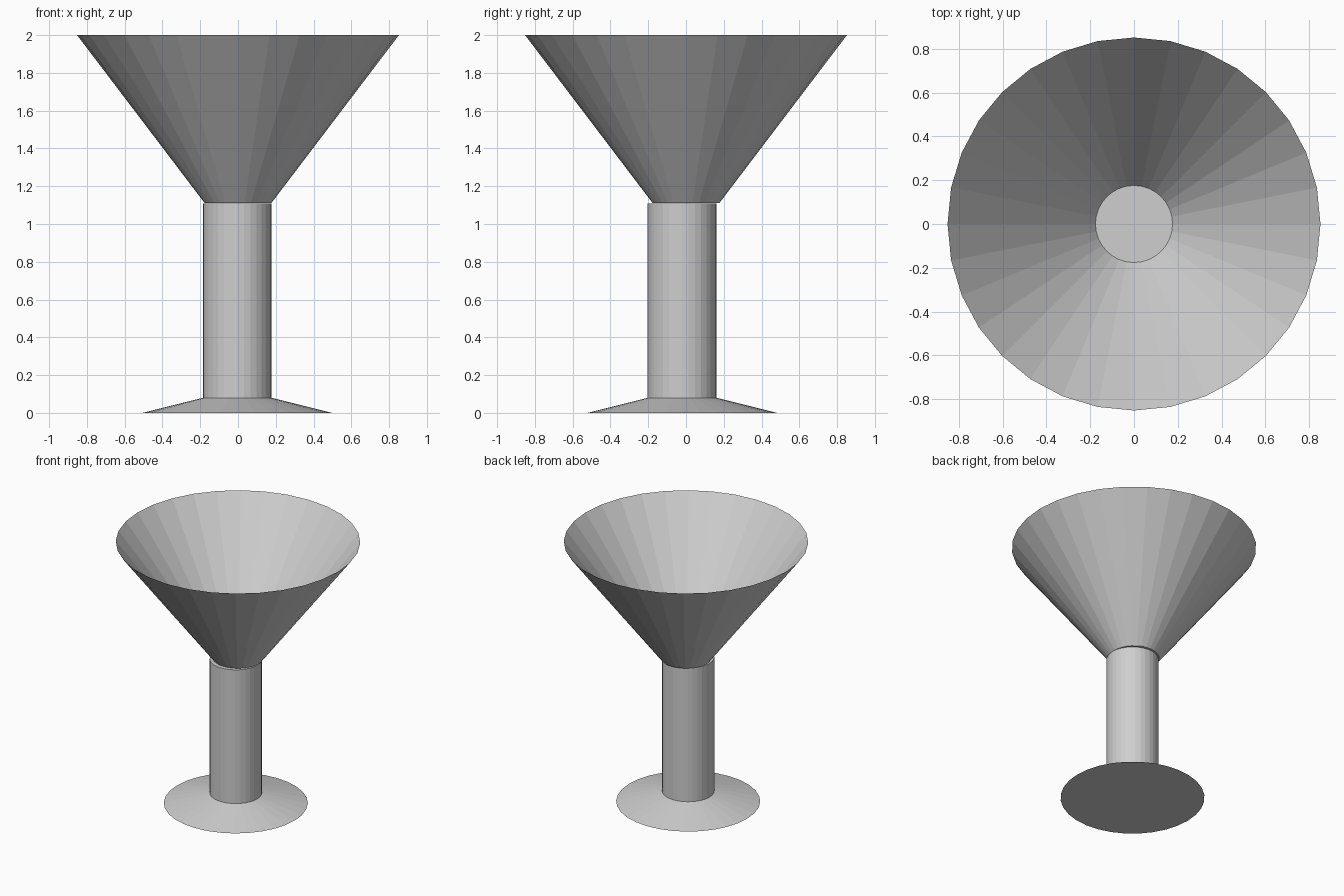
import bpy, bmesh, math

cube = bpy.data.objects.get("Cube")
if cube:
    bpy.data.objects.remove(cube, do_unlink=True)

SIDES = 32
STEM_CENTRE = (-0.004, -0.021)

# One plain grey for everything
GREY = (0.62, 0.62, 0.62, 1.0)
grey = bpy.data.materials.new("light grey")
grey.use_nodes = True
grey.diffuse_color = GREY
grey.node_tree.nodes["Principled BSDF"].inputs["Base Color"].default_value = GREY


def turned(name, profile, centre=(0, 0), cap_bottom=False, cap_top=False):
    """Revolve (radius, height) points into a flat-shaded shell."""
    bm = bmesh.new()
    rings = []
    for radius, z in profile:
        ring = []
        for i in range(SIDES):
            a = math.tau * i / SIDES
            ring.append(bm.verts.new((centre[0] + radius * math.cos(a),
                                      centre[1] + radius * math.sin(a), z)))
        rings.append(ring)
    for low, high in zip(rings, rings[1:]):
        for i in range(SIDES):
            j = (i + 1) % SIDES
            bm.faces.new((low[i], low[j], high[j], high[i]))
    if cap_bottom:
        bm.faces.new(rings[0][::-1])
    if cap_top:
        bm.faces.new(rings[-1])
    mesh = bpy.data.meshes.new(name)
    bm.to_mesh(mesh)
    bm.free()
    mesh.materials.append(grey)
    obj = bpy.data.objects.new(name, mesh)
    bpy.context.collection.objects.link(obj)
    return obj


# Shallow conical foot, closed underneath
turned("foot", [(0.502, 0), (0.182, 0.08)], STEM_CENTRE, cap_bottom=True)

# Straight stem
turned("stem", [(0.182, 0.08), (0.182, 1.108)], STEM_CENTRE, cap_top=True)

# Open, thin-walled bowl with a flat floor
turned("bowl", [(0.176, 1.11), (0.852, 2.0)], cap_bottom=True)
